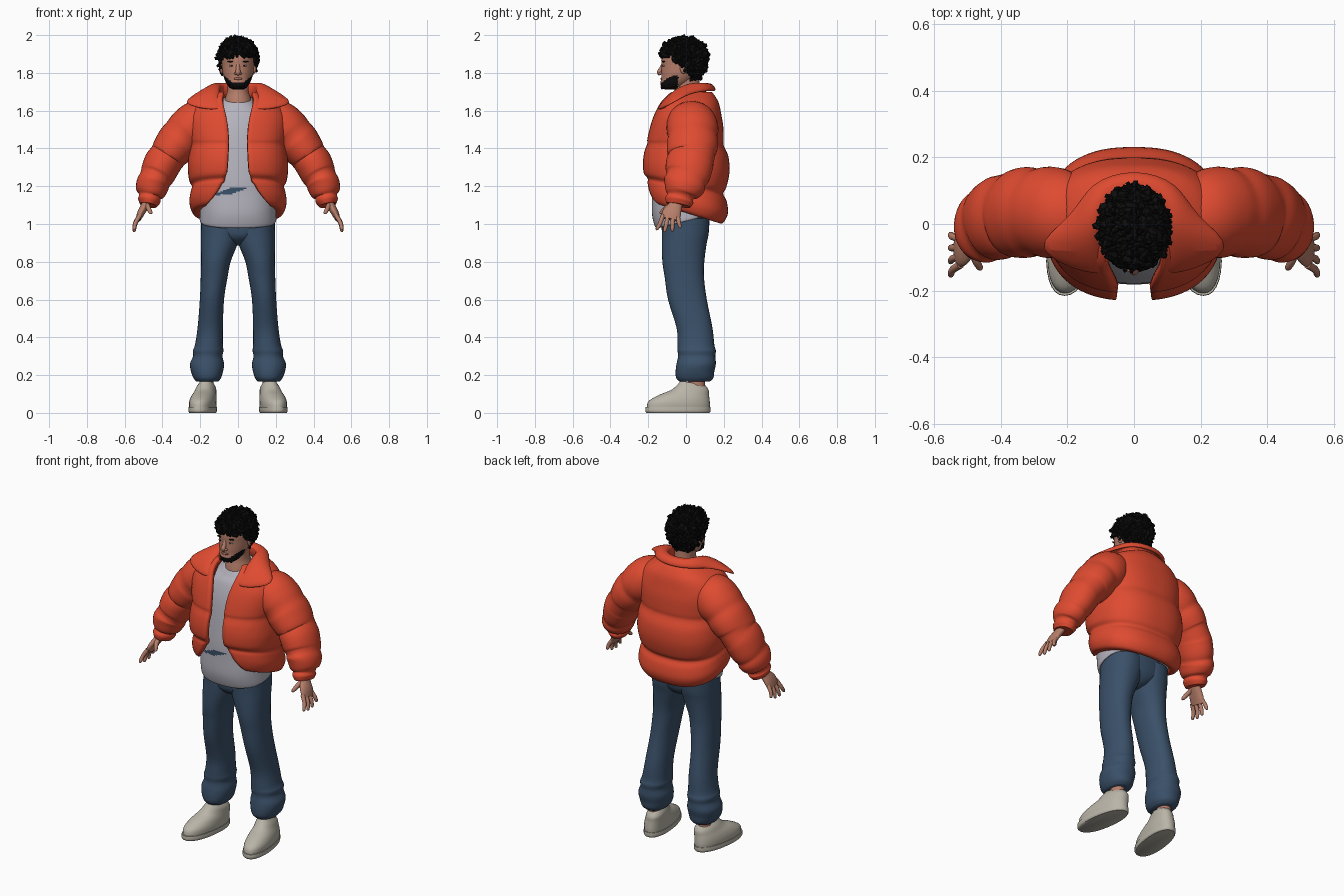
import bpy, bmesh, math, random
from mathutils import Vector, Matrix, Euler

random.seed(4)
cube = bpy.data.objects.get("Cube")
if cube:
    bpy.data.objects.remove(cube, do_unlink=True)


def material(name, *rgb):
    m = bpy.data.materials.new(name)
    m.use_nodes = True
    m.diffuse_color = (*rgb, 1)
    bsdf = m.node_tree.nodes["Principled BSDF"]
    bsdf.inputs["Base Color"].default_value = (*rgb, 1)
    bsdf.inputs["Roughness"].default_value = 0.8
    return m


ORANGE = material("orange_padding", 0.74, 0.07, 0.03)
DENIM = material("blue_denim", 0.042, 0.08, 0.14)
GREY = material("shirt_grey", 0.46, 0.45, 0.51)
CREAM = material("shoe_cream", 0.49, 0.46, 0.39)
BLACK = material("hair_black", 0.004, 0.004, 0.004)
SKIN = material("skin", 0.47, 0.21, 0.145)
LIP = material("lip", 0.36, 0.13, 0.1)
WHITE = material("eye_white", 0.5, 0.47, 0.45)


def finish(bm, name, mats, smooth=True, rule=None):
    """Turn a bmesh into an object; rule(centre) picks the second material."""
    me = bpy.data.meshes.new(name)
    if rule:
        for f in bm.faces:
            f.material_index = int(rule(f.calc_center_median()))
    bm.to_mesh(me)
    bm.free()
    for m in mats:
        me.materials.append(m)
    if smooth:
        me.shade_smooth()
        me.set_sharp_from_angle(angle=math.radians(55))
    ob = bpy.data.objects.new(name, me)
    bpy.context.collection.objects.link(ob)
    return ob


def spline(rows, steps=4):
    """Catmull-Rom interpolation through rows of numbers."""
    out = []
    for i in range(len(rows) - 1):
        a, b, c, d = (rows[max(i - 1, 0)], rows[i], rows[i + 1], rows[min(i + 2, len(rows) - 1)])
        for k in range(steps):
            t = k / steps
            out.append([q + t * (r - p + t * (2 * p - 5 * q + 4 * r - s + t * (3 * q - p - 3 * r + s))) / 2
                        for p, q, r, s in zip(a, b, c, d)])
    return out + [list(rows[-1])]


def skin(name, grid, mats, closed=True, **kw):
    """Surface through a grid of points; closed grids become capped solids."""
    bm = bmesh.new()
    vs = [[bm.verts.new(p) for p in row] for row in grid]
    n = len(grid[0])
    for lo, hi in zip(vs, vs[1:]):
        for j in range(n if closed else n - 1):
            k = (j + 1) % n
            bm.faces.new((lo[j], lo[k], hi[k], hi[j]))
    if closed:
        bm.faces.new(vs[0])
        bm.faces.new(vs[-1])
        bmesh.ops.recalc_face_normals(bm, faces=bm.faces)
    return finish(bm, name, mats, **kw)


def power(v, p):
    return math.copysign(abs(v) ** p, v)


def oval(row, n=32, p=1.0, side=1, tilt=0, shear=0, gap=None):
    """Level ring from (z, centre x, half width, front y, back y)."""
    z, cx, rx, yf, yb = row[:5]
    start = 0 if gap is None else math.asin(min(gap / rx, 1) ** (1 / p))
    span = math.tau - 2 * start
    pts = []
    for j in range(n):
        a = start + span * j / (n if gap is None else n - 1)
        y = (yf + yb) / 2 - (yb - yf) / 2 * power(math.cos(a), p)
        x = cx + rx * power(math.sin(a), p) - shear * y
        pts.append(Vector((side * x, y, z - tilt * y)))
    return pts


def loft(name, rows, mats, steps=4, kw=None, **ring):
    return skin(name, [oval(r, **ring) for r in spline(rows, steps)], mats, **(kw or {}))


def tube(name, rows, mat, side=1, n=24, steps=4):
    """Bent tube from (x, y, z, radius along y, radius across)."""
    rows = spline(rows, steps)
    pts = [Vector(r[:3]) for r in rows]
    grid = []
    for i, r in enumerate(rows):
        t = (pts[min(i + 1, len(pts) - 1)] - pts[max(i - 1, 0)]).normalized()
        u = Vector((0, 1, 0))
        u = (u - t * u.dot(t)).normalized()
        w = t.cross(u)
        ring = [pts[i] + u * r[3] * math.cos(math.tau * j / n) + w * r[4] * math.sin(math.tau * j / n)
                for j in range(n)]
        grid.append([Vector((side * v.x, v.y, v.z)) for v in ring])
    return skin(name, grid, [mat])


def ball(name, loc, radii, mat):
    bm = bmesh.new()
    bmesh.ops.create_uvsphere(bm, u_segments=16, v_segments=10, radius=1,
                              matrix=Matrix.Translation(loc) @ Matrix.Diagonal((*radii, 1)))
    return finish(bm, name, [mat])


# Shirt, with a tapering patch of denim showing near the hem
def denim_patch(c):
    taper = .019 - .2 * abs(c.x + .04)
    return c.y < 0 and abs(c.z - 1.172 - .2 * (c.x + .045)) < taper


shirt_rows = [(1.015, 0, .198, -.15, .14), (1.03, 0, .203, -.165, .15), (1.1, 0, .2, -.18, .15),
              (1.2, 0, .2, -.179, .155), (1.3, 0, .2, -.175, .16), (1.5, 0, .19, -.15, .15),
              (1.6, 0, .15, -.12, .12), (1.64, 0, .1, -.09, .1), (1.66, 0, .075, -.075, .09)]
loft("shirt", shirt_rows, [GREY, DENIM], steps=12, kw={"rule": denim_patch}, n=180, p=.85, tilt=-.25)

# Padded jacket body: open shell, last number is half the front opening
jacket_rows = [(1.06, 0, .2, -.165, .165, .175), (1.065, 0, .238, -.19, .195, .155),
               (1.115, 0, .257, -.205, .222, .115), (1.17, 0, .25, -.21, .215, .088),
               (1.2, 0, .242, -.207, .197, .07), (1.23, 0, .258, -.226, .213, .06),
               (1.3, 0, .266, -.23, .23, .055), (1.37, 0, .26, -.222, .225, .052),
               (1.42, 0, .252, -.207, .2, .05), (1.45, 0, .257, -.206, .2, .05),
               (1.52, 0, .265, -.19, .197, .055), (1.58, 0, .258, -.17, .187, .065),
               (1.64, 0, .215, -.142, .174, .08), (1.68, 0, .15, -.115, .152, .085),
               (1.7, 0, .11, -.1, .135, .08)]
jacket = skin("jacket_body", [oval(r, n=72, p=.82, gap=r[5], tilt=max(0, min(.32, .8 * (1.45 - r[0]))))
                              for r in spline(jacket_rows)], [ORANGE], closed=False)
pad = jacket.modifiers.new("padding", "SOLIDIFY")
pad.thickness, pad.offset = 0.025, -1

# Wide folded collar: stand, crest, fold and outer edge from back to front
collar_half = [
    [(0, .12, 1.66), (.1, .09, 1.66), (.11, 0, 1.65), (.1, -.07, 1.62), (.085, -.135, 1.57)],
    [(0, .095, 1.732), (.085, .065, 1.74), (.1, -.01, 1.742), (.097, -.085, 1.685), (.082, -.14, 1.61)],
    [(0, .14, 1.74), (.115, .11, 1.742), (.145, .015, 1.74), (.185, -.08, 1.69), (.1, -.148, 1.61)],
    [(0, .168, 1.705), (.135, .125, 1.705), (.18, .025, 1.695), (.335, -.078, 1.636), (.13, -.15, 1.6)]]
collar = skin("collar", [[Vector((-x, y, z)) for x, y, z in reversed(row[1:])] + [Vector(v) for v in row]
                         for row in collar_half], [ORANGE], closed=False)
pad = collar.modifiers.new("padding", "SOLIDIFY")
pad.thickness, pad.offset = 0.024, 0
collar.modifiers.new("rounding", "SUBSURF").levels = 2
collar.modifiers["rounding"].render_levels = 2

# Seat of the trousers, filling between the legs
loft("trouser_seat", [(.885, 0, .02, -.04, .04), (.9, 0, .06, -.085, .08), (.93, 0, .13, -.118, .108),
                      (.97, 0, .185, -.127, .12), (1.06, 0, .19, -.13, .125)], [DENIM], p=.95)

sleeve_rows = [(.12, .03, 1.56, .1, .075), (.2, .03, 1.54, .129, .118), (.255, .035, 1.5, .137, .121),
               (.29, .035, 1.465, .13, .114), (.32, .035, 1.43, .136, .114), (.355, .03, 1.385, .131, .105),
               (.375, .03, 1.355, .121, .097), (.4, .02, 1.32, .126, .099), (.425, .01, 1.265, .12, .093),
               (.44, 0, 1.235, .108, .085), (.453, -.01, 1.205, .112, .087), (.462, -.025, 1.165, .09, .077),
               (.467, -.03, 1.145, .07, .058), (.47, -.035, 1.125, .076, .06), (.475, -.04, 1.1, .065, .046)]
leg_rows = [(1.03, .09, .104, -.13, .125), (.95, .092, .104, -.128, .12), (.89, .1, .096, -.128, .108),
            (.8, .117, .078, -.125, .097), (.72, .126, .071, -.113, .095), (.6, .138, .064, -.095, .11),
            (.45, .147, .067, -.05, .14), (.36, .154, .074, -.045, .15), (.33, .158, .081, -.045, .158),
            (.3, .16, .078, -.042, .155), (.26, .164, .09, -.05, .158), (.22, .164, .085, -.055, .15),
            (.185, .163, .073, -.052, .145), (.165, .163, .057, -.035, .125)]
upper_rows = [(.02, .182, .067, -.208, .125), (.05, .182, .069, -.198, .127), (.08, .18, .065, -.145, .125),
              (.11, .176, .057, -.08, .122), (.14, .172, .05, -.047, .12), (.165, .17, .036, -.028, .105)]
sole_rows = [(0, .182, .067, -.208, .125), (.01, .182, .072, -.215, .13), (.03, .182, .071, -.214, .13)]

for side, label in ((1, "left_"), (-1, "right_")):
    tube(label + "sleeve", sleeve_rows, ORANGE, side, n=36)
    loft(label + "trouser_leg", leg_rows, [DENIM], side=side, p=.92)
    loft(label + "ankle", [(.09, .168, .036, .01, .1), (.2, .166, .036, .01, .1)], [SKIN], side=side)
    skin(label + "shoe_upper", [oval(r, side=side, shear=.12, tilt=1.2 * r[0], p=.9)
                                for r in spline(upper_rows)], [CREAM])
    loft(label + "shoe_sole", sole_rows, [CREAM], side=side, shear=.12, p=.9)
    # Hand: palm, four fingers and a thumb
    tube(label + "palm", [(.47, -.04, 1.14, .032, .024), (.49, -.055, 1.1, .036, .022),
                          (.513, -.075, 1.06, .05, .02), (.528, -.085, 1.025, .046, .014)], SKIN, side)
    for k, finger in enumerate(("index", "middle", "ring", "little")):
        y, drop = -.122 + .026 * k, (.01, 0, .003, .02)[k]
        tip = -.152 + .04 * k
        tube(label + finger + "_finger",
             [(.52, y, 1.045, .012, .012), (.543, (y + tip) / 2, 1.0 + drop / 2, .011, .011),
              (.549, tip, .966 + drop, .009, .009), (.549, tip, .958 + drop, .004, .004)], SKIN, side, n=10)
    tube(label + "thumb", [(.485, -.06, 1.11, .014, .014), (.475, -.105, 1.085, .013, .013),
                           (.462, -.13, 1.06, .01, .01), (.459, -.133, 1.053, .004, .004)], SKIN, side, n=10)
    # Face details in pairs
    ball(label + "ear", (side * .087, -.012, 1.825), (.01, .02, .03), SKIN)
    ball(label + "eye", (side * .034, -.117, 1.838), (.014, .007, .005), WHITE)
    ball(label + "iris", (side * .033, -.122, 1.838), (.005, .004, .005), BLACK)
    ball(label + "brow", (side * .036, -.118, 1.86), (.021, .009, .004), BLACK)
    ball(label + "nostril", (side * .012, -.135, 1.797), (.009, .01, .007), SKIN)

# Neck, head with beard coloured along the jaw, nose and lips
loft("neck", [(1.6, 0, .08, -.08, .09), (1.66, 0, .07, -.07, .085), (1.71, 0, .056, -.06, .075),
              (1.8, 0, .058, -.06, .07)], [SKIN])


def jaw(c):
    return c.y < -.042 and c.z < 1.75 + .8 * max(0, abs(c.x) - .03)


loft("head", [(1.712, 0, .025, -.112, -.05), (1.722, 0, .045, -.128, -.025), (1.745, 0, .062, -.135, .02),
              (1.77, 0, .073, -.131, .05), (1.8, 0, .081, -.131, .075), (1.84, 0, .085, -.13, .09),
              (1.88, 0, .087, -.13, .1), (1.93, 0, .08, -.115, .09), (1.97, 0, .05, -.07, .05)],
     [SKIN, BLACK], steps=7, kw={"rule": jaw}, n=64)
tube("nose", [(0, -.12, 1.855, .007, .008), (0, -.131, 1.825, .01, .011),
              (0, -.141, 1.803, .013, .013), (0, -.136, 1.79, .008, .008)], SKIN, n=14)
ball("lips", (0, -.127, 1.769), (.024, .008, .007), LIP)


# Curly hair: cropped cap covered in loose tufts
def on_scalp(d):
    return Vector((.1 * d.x, .122 * d.y - .012, (.097 if d.z > 0 else .145) * d.z + 1.885))


def above_hairline(p):
    return p.z > 1.75 + .138 * max(0, min(1, (.04 - p.y) / .12))


def tuft(bm, loc, size):
    turn = Euler([random.uniform(0, math.tau) for _ in range(3)]).to_matrix().to_4x4()
    shape = Matrix.Diagonal((size, size * .55, size * .4, 1))
    bmesh.ops.create_icosphere(bm, subdivisions=1, radius=1, matrix=Matrix.Translation(loc) @ turn @ shape)


bm = bmesh.new()
bmesh.ops.create_uvsphere(bm, u_segments=40, v_segments=28, radius=1)
for v in bm.verts:
    v.co = on_scalp(v.co)
bmesh.ops.delete(bm, geom=[v for v in bm.verts if not above_hairline(v.co)], context="VERTS")
count = 480
for i in range(count):
    z = 1 - 2 * (i + .5) / count
    a, r = i * math.pi * (3 - math.sqrt(5)), math.sqrt(1 - z * z)
    p = on_scalp(Vector((r * math.cos(a), r * math.sin(a), z)))
    if above_hairline(p):
        tuft(bm, p, random.uniform(.016, .031))
finish(bm, "curly_hair", [BLACK], smooth=False)

# Short beard curls under the chin
bm = bmesh.new()
for i in range(36):
    a = random.uniform(-1, 1)
    tuft(bm, (.055 * math.sin(a), -.05 - .075 * math.cos(a), random.uniform(1.722, 1.742)), .013)
finish(bm, "beard", [BLACK], smooth=False)
